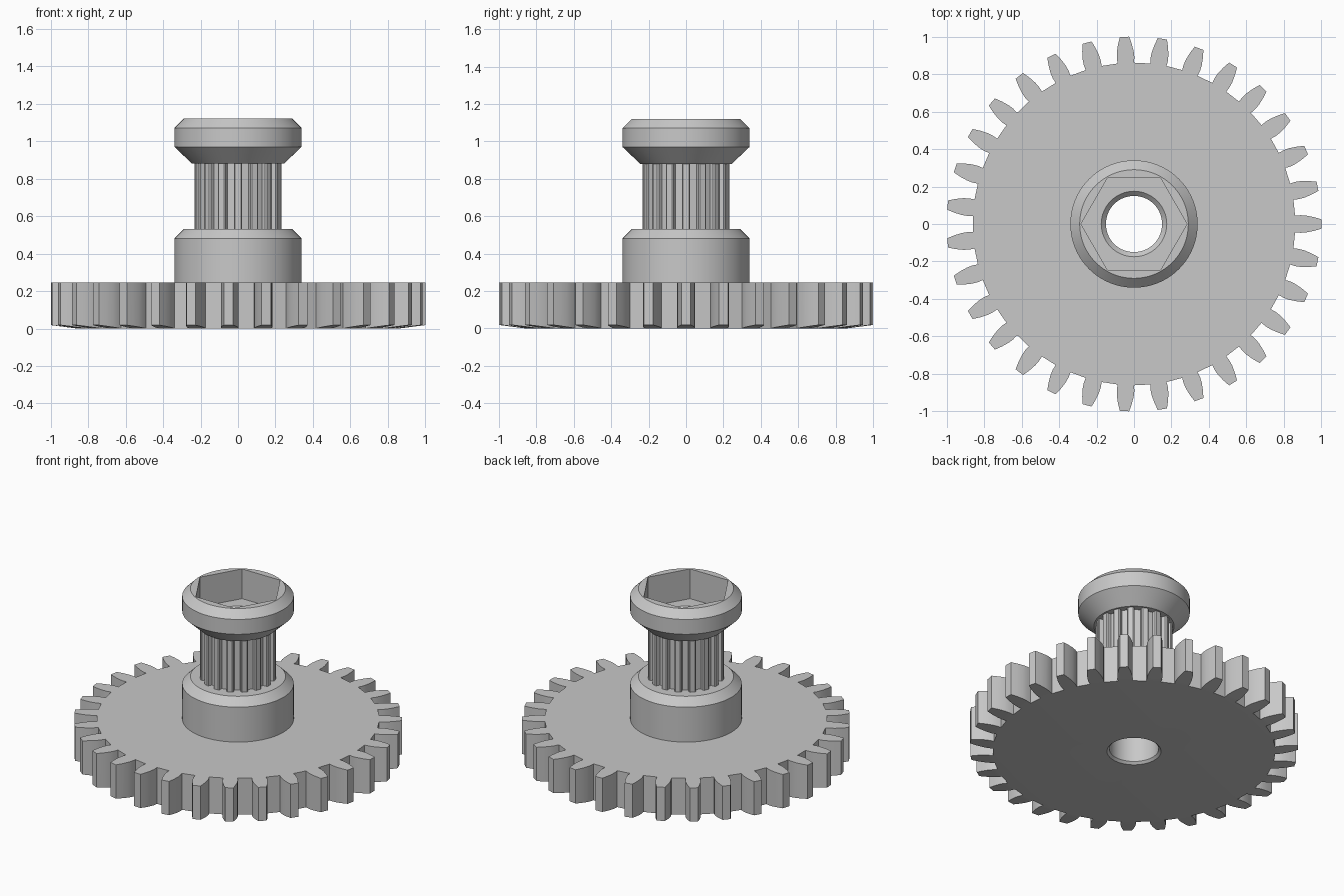
import bpy, bmesh
from math import sin, cos, tau, radians

if "Cube" in bpy.data.objects:
    bpy.data.objects.remove(bpy.data.objects["Cube"], do_unlink=True)

# One plain grey material
grey = bpy.data.materials.new("plain grey")
grey.use_nodes = True
colour = (0.58, 0.58, 0.58, 1)
grey.diffuse_color = colour
grey.node_tree.nodes["Principled BSDF"].inputs["Base Color"].default_value = colour


def finish(name, bm):
    bmesh.ops.recalc_face_normals(bm, faces=bm.faces)
    mesh = bpy.data.meshes.new(name)
    bm.to_mesh(mesh)
    bm.free()
    mesh.materials.append(grey)
    obj = bpy.data.objects.new(name, mesh)
    bpy.context.collection.objects.link(obj)
    return obj


def loft(name, sections):
    """Solid through (outline, height) sections, closed with flat caps."""
    bm = bmesh.new()
    rings = [[bm.verts.new((x, y, z)) for x, y in outline] for outline, z in sections]
    for low, high in zip(rings, rings[1:]):
        for i in range(len(low)):
            bm.faces.new((low[i - 1], low[i], high[i], high[i - 1]))
    bm.faces.new(rings[0][::-1])
    bm.faces.new(rings[-1])
    return finish(name, bm)


def circle(r, n=96):
    return [(r * cos(tau * i / n), r * sin(tau * i / n)) for i in range(n)]


def turned(name, profile, n=96):
    return loft(name, [(circle(r, n), z) for r, z in profile])


def toothed(count, tooth):
    """Outline from one tooth given as (along, across) points, repeated round."""
    points = []
    for k in range(count):
        a = tau * k / count
        points += [(u * cos(a) - v * sin(a), u * sin(a) + v * cos(a)) for u, v in tooth]
    return points


# Gear wheel: teeth slope up slightly underneath, starting at the root circle
def gear_wheel(teeth=31, top=0.245, root=0.86, slope=0.13):
    flank = [(root, 0.044), (0.89, 0.047), (0.92, 0.045), (0.96, 0.037), (1.0, 0.025)]
    tooth = [(u, -v) for u, v in flank] + flank[::-1]
    outline = toothed(teeth, tooth)
    heights = [(u - root) * slope for u, v in tooth] * teeth
    bm = bmesh.new()
    low = [bm.verts.new((x, y, z)) for (x, y), z in zip(outline, heights)]
    high = [bm.verts.new((x, y, top)) for x, y in outline]
    for i in range(len(low)):
        bm.faces.new((low[i - 1], low[i], high[i], high[i - 1]))
    bm.faces.new(high)
    size = len(tooth)
    disc = []
    for k in range(teeth):
        t = low[k * size:(k + 1) * size]
        disc += [t[0], t[-1]]
        for j in range(len(flank) - 1):
            bm.faces.new((t[j], t[j + 1], t[-2 - j], t[-1 - j]))
    bm.faces.new(disc[::-1])
    return finish("gear_wheel", bm)


# Grooved belt pulley between the collars
pulley_tooth = [(0.202, -0.022), (0.226, -0.022), (0.233, -0.015),
                (0.233, 0.015), (0.226, 0.022), (0.202, 0.022)]
pulley_outline = toothed(16, pulley_tooth)

parts = [
    gear_wheel(),
    turned("lower_collar", [(0.34, 0.245), (0.34, 0.48), (0.29, 0.53)]),
    loft("belt_pulley", [(pulley_outline, 0.53), (pulley_outline, 0.88)]),
    turned("upper_collar", [(0.245, 0.88), (0.34, 0.97), (0.34, 1.07), (0.29, 1.12)]),
]

# Cutters: chamfered shaft bore and hexagonal nut pocket
bore = turned("bore_cutter", [(0.18, -0.015), (0.15, 0.015), (0.15, 0.895),
                              (0.175, 0.92), (0.175, 1.0)], 64)
pocket = turned("pocket_cutter", [(0.283, 0.92), (0.283, 1.2)], 6)
for cutter in (bore, pocket):
    cutter.hide_render = True


def cut(obj, cutter):
    mod = obj.modifiers.new("cut", "BOOLEAN")
    mod.operation = "DIFFERENCE"
    mod.solver = "EXACT"
    mod.object = cutter
    bpy.ops.object.modifier_apply(modifier=mod.name)


for part in parts:
    bpy.ops.object.select_all(action="DESELECT")
    part.select_set(True)
    bpy.context.view_layer.objects.active = part
    if part.name == "upper_collar":
        cut(part, pocket)
    cut(part, bore)
    bpy.ops.object.shade_smooth_by_angle(angle=radians(25))

for cutter in (bore, pocket):
    bpy.data.objects.remove(cutter, do_unlink=True)
